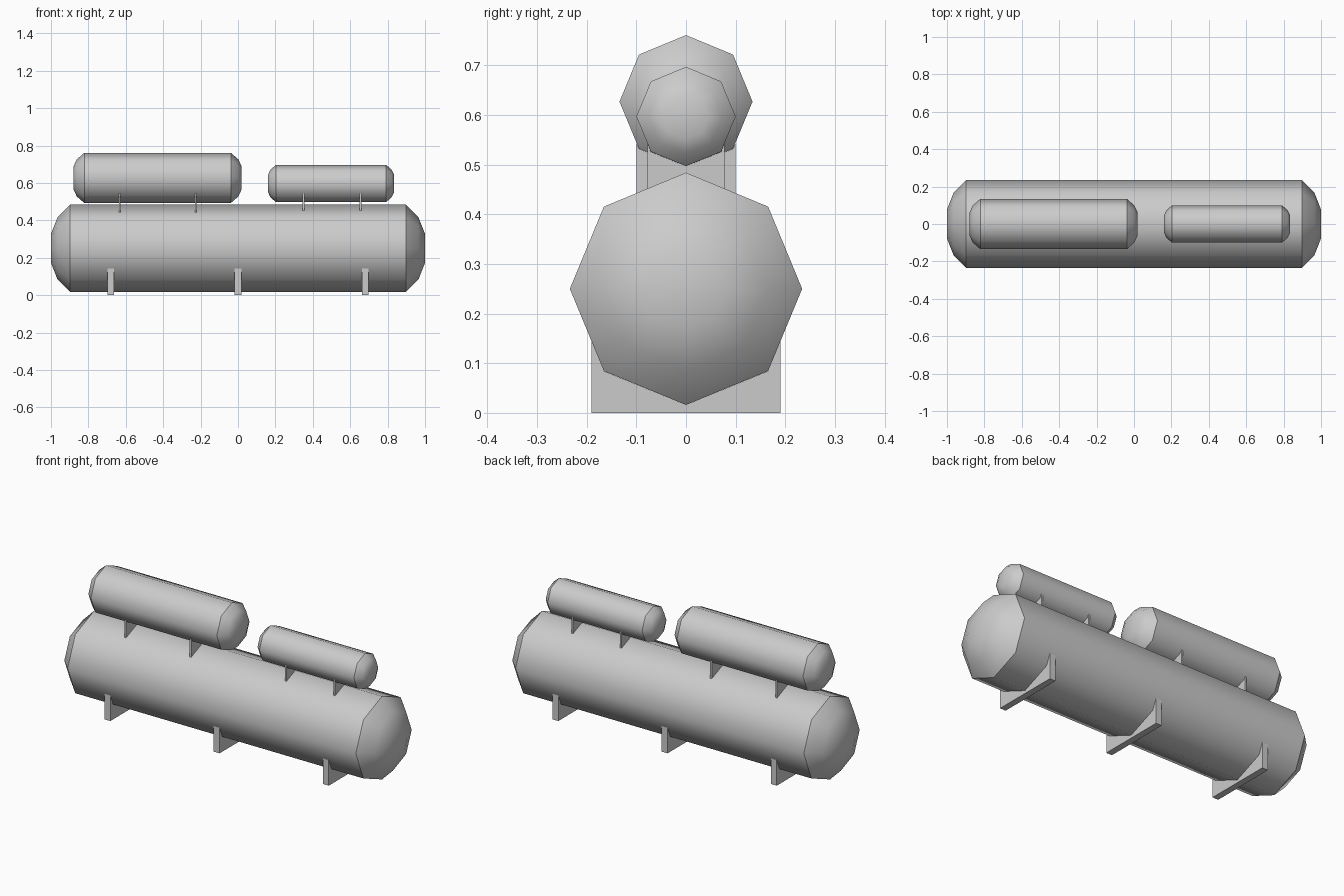
import bpy, bmesh
from math import cos, sin, pi

if "Cube" in bpy.data.objects:
    bpy.data.objects.remove(bpy.data.objects["Cube"])


def tank(name, x0, x1, r, zc, cap):
    """Octagonal capsule along x; cap = list of (inset, radius factor)."""
    rings = [(x0 + d, f * r) for d, f in cap] + [(x1 - d, f * r) for d, f in reversed(cap)]
    bm = bmesh.new()
    loops = [[bm.verts.new((x, q * cos(i * pi / 4), zc + q * sin(i * pi / 4)))
              for i in range(8)] for x, q in rings]
    for a, b in zip(loops, loops[1:]):
        for i in range(8):
            j = (i + 1) % 8
            bm.faces.new((a[i], a[j], b[j], b[i]))
    bm.faces.new(loops[0])
    bm.faces.new(loops[-1])
    bmesh.ops.recalc_face_normals(bm, faces=bm.faces[:])
    for f in bm.faces:
        f.smooth = True
    # Keep the seam between body and domed ends crisp
    n = len(cap)
    for loop in (loops[n - 1], loops[n]):
        for i in range(8):
            bm.edges.get((loop[i], loop[(i + 1) % 8])).smooth = False
    finish(name, bm)


def plate(name, x, width, half):
    """Upright plate; half = (y, z) outline on +y side, bottom to top."""
    outline = half + [(-y, z) for y, z in reversed(half) if y > 0]
    bm = bmesh.new()
    face = bm.faces.new([bm.verts.new((x - width / 2, y, z)) for y, z in outline])
    ext = bmesh.ops.extrude_face_region(bm, geom=[face])
    moved = [g for g in ext["geom"] if isinstance(g, bmesh.types.BMVert)]
    bmesh.ops.translate(bm, verts=moved, vec=(width, 0, 0))
    bmesh.ops.recalc_face_normals(bm, faces=bm.faces[:])
    bmesh.ops.triangulate(bm, faces=[f for f in bm.faces if len(f.verts) > 4])
    finish(name, bm)


def finish(name, bm):
    me = bpy.data.meshes.new(name)
    bm.to_mesh(me)
    bm.free()
    bpy.context.collection.objects.link(bpy.data.objects.new(name, me))


# Tanks
tank("main_tank", -1, 1, 0.234, 0.25, [(0, 0.33), (0.035, 0.71), (0.103, 1)])
small_cap = [(0, 0.45), (0.018, 0.74), (0.058, 1)]
tank("large_upper_tank", -0.88, 0.02, 0.134, 0.627, small_cap)
tank("small_upper_tank", 0.16, 0.835, 0.1, 0.597, [(d * 0.75, f) for d, f in small_cap])

# Saddle feet following the underside of the main tank
for i, x in enumerate((-0.68, 0, 0.68)):
    plate(f"saddle_foot_{i + 1}", x, 0.036,
          [(0.19, 0), (0.19, 0.144), (0.165, 0.084), (0, 0.016)])

# Thin brackets between main and upper tanks
for i, x in enumerate((-0.632, -0.226)):
    plate(f"large_tank_bracket_{i + 1}", x, 0.01,
          [(0, 0.484), (0.1, 0.442), (0.1, 0.544), (0.095, 0.532), (0, 0.493)])
for i, x in enumerate((0.351, 0.654)):
    plate(f"small_tank_bracket_{i + 1}", x, 0.01,
          [(0, 0.484), (0.078, 0.451), (0.078, 0.544), (0.071, 0.526), (0, 0.497)])
